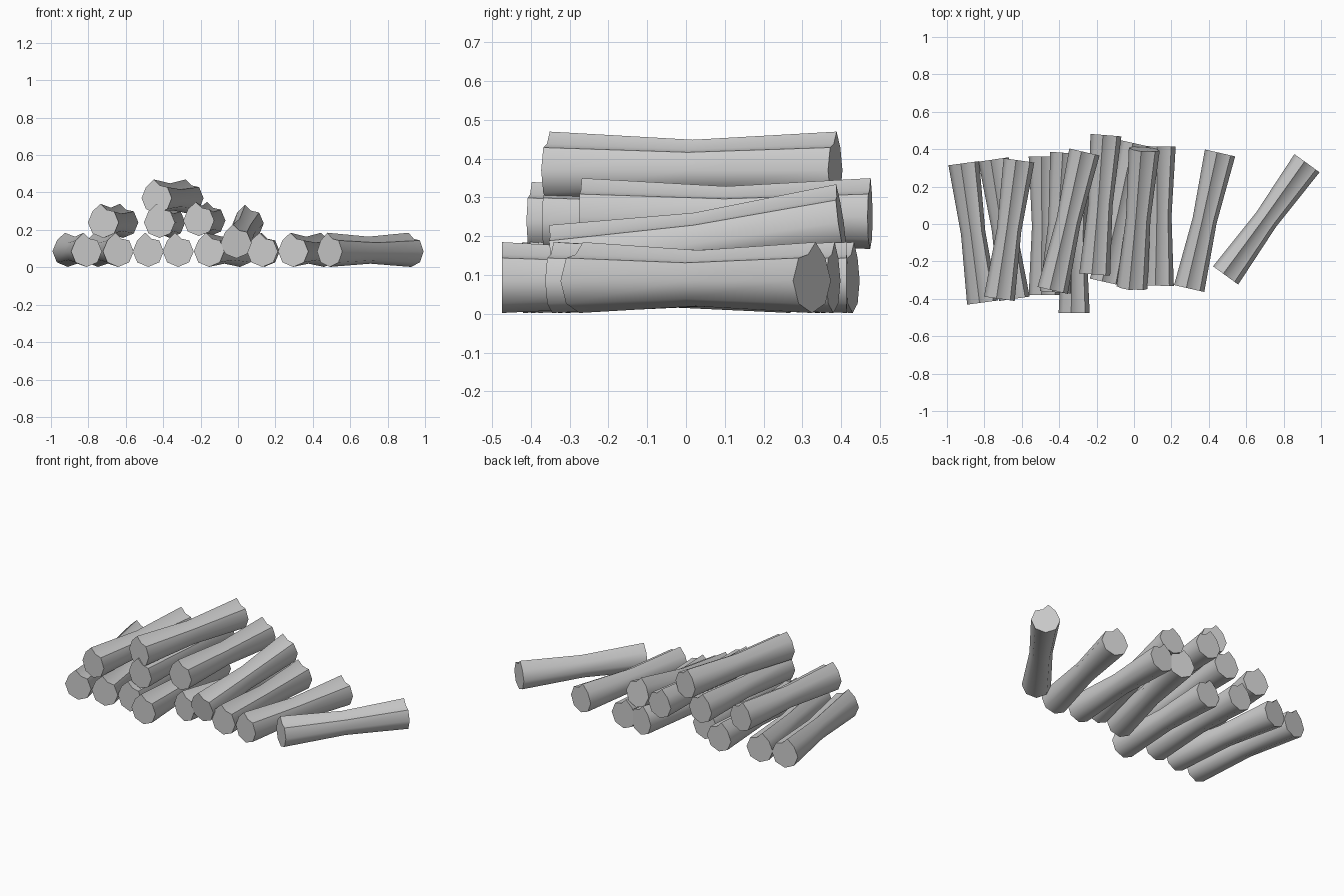
import bpy, math
from mathutils import Vector

cube = bpy.data.objects.get("Cube")
if cube:
    bpy.data.objects.remove(cube, do_unlink=True)

wood = bpy.data.materials.new("plain_grey")
wood.use_nodes = True
GREY = (0.6, 0.6, 0.6, 1)
wood.diffuse_color = GREY
wood.node_tree.nodes["Principled BSDF"].inputs["Base Color"].default_value = GREY

# Log cross-section: an octagon with a raised bark lip and a notch beside it
R = 0.083
section = [(a, R) for a in (0, 45)] + [(76, 0.07), (99, 0.101)]
section += [(a, R) for a in range(135, 360, 45)]


def make_log(name, front, back):
    """Waisted log running between two end centres."""
    front, back = Vector(front), Vector(back)
    axis = (back - front).normalized()
    side = axis.cross(Vector((0, 0, 1))).normalized()
    up = side.cross(axis)
    n = len(section)
    verts = []
    for t, s in ((0, 1), (0.5, 0.79), (1, 1)):
        centre = front.lerp(back, t)
        for a, r in section:
            a = math.radians(a)
            verts.append(centre + (side * math.cos(a) + up * math.sin(a)) * r * s)
    faces = [tuple(reversed(range(2 * n, 3 * n))), tuple(range(n))]
    for ring in (0, n):
        for i in range(n):
            j = (i + 1) % n
            faces.append((ring + i, ring + n + i, ring + n + j, ring + j))
    mesh = bpy.data.meshes.new(name)
    mesh.from_pydata(verts, [], faces)
    mesh.materials.append(wood)
    obj = bpy.data.objects.new(name, mesh)
    bpy.context.collection.objects.link(obj)

    bpy.ops.object.select_all(action="DESELECT")
    obj.select_set(True)
    bpy.context.view_layer.objects.active = obj
    bpy.ops.object.mode_set(mode="EDIT")
    bpy.ops.mesh.select_all(action="SELECT")
    bpy.ops.mesh.normals_make_consistent(inside=False)
    bpy.ops.object.mode_set(mode="OBJECT")
    bpy.ops.object.shade_smooth_by_angle(angle=math.radians(50))


# Ground row: front x, y and back x, y
Z = 0.085
ground = [
    (-0.81, -0.42, -0.91, 0.325),
    (-0.64, -0.40, -0.75, 0.345),
    (-0.48, -0.38, -0.48, 0.36),
    (-0.32, -0.475, -0.32, 0.27),
    (-0.155, -0.31, 0.01, 0.43),
    (0.13, -0.33, 0.14, 0.415),
    (0.295, -0.345, 0.46, 0.38),
    (0.49, -0.275, 0.925, 0.325),
]
for i, (x0, y0, x1, y1) in enumerate(ground, 1):
    make_log(f"ground_log_{i}", (x0, y0, Z), (x1, y1, Z))

# Stacked logs and the one leaning on its neighbours
make_log("leaning_log", (-0.01, -0.34, 0.13), (0.055, 0.4, 0.235))
make_log("second_row_log_1", (-0.72, -0.40, 0.24), (-0.615, 0.34, 0.24))
make_log("second_row_log_2", (-0.42, -0.365, 0.24), (-0.365, 0.38, 0.24))
make_log("second_row_log_3", (-0.21, -0.27, 0.25), (-0.15, 0.475, 0.25))
make_log("top_log", (-0.435, -0.355, 0.37), (-0.265, 0.385, 0.37))
